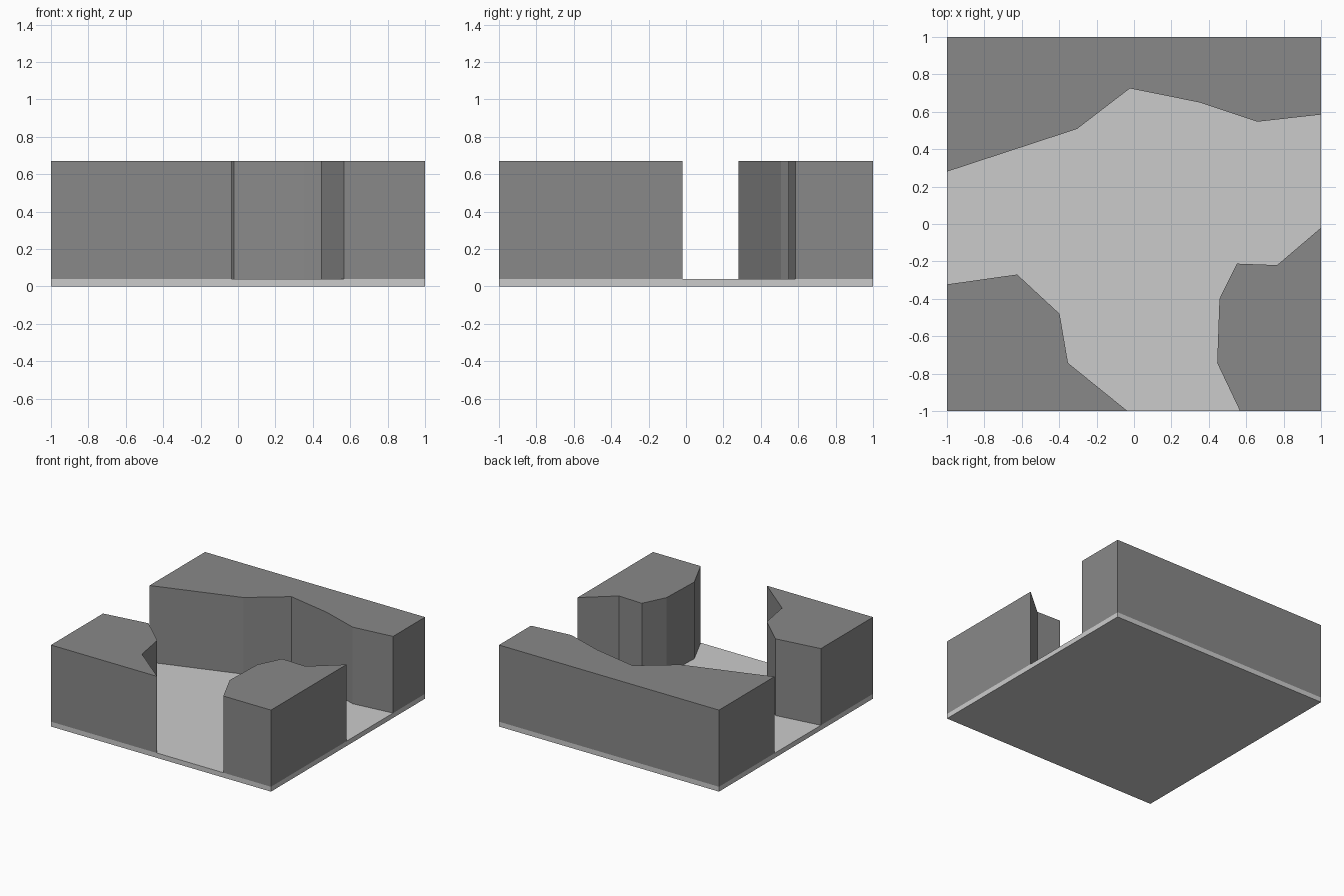
import bpy
import bmesh

if "Cube" in bpy.data.objects:
    bpy.data.objects.remove(bpy.data.objects["Cube"])

FLOOR_TOP = 0.04
WALL_TOP = 0.67

wall_mat = bpy.data.materials.new("dark_rock")
wall_mat.diffuse_color = (0.25, 0.25, 0.25, 1)
wall_mat.use_nodes = True
wall_mat.node_tree.nodes["Principled BSDF"].inputs["Base Color"].default_value = wall_mat.diffuse_color


def prism(name, outline, z0, z1, mat=None):
    """Extrude a counter-clockwise outline from z0 to z1."""
    bm = bmesh.new()
    base = bm.faces.new([bm.verts.new((x, y, z0)) for x, y in outline])
    top = bmesh.ops.extrude_face_region(bm, geom=[base], use_keep_orig=True)["geom"]
    for v in top:
        if isinstance(v, bmesh.types.BMVert):
            v.co.z = z1
    bmesh.ops.recalc_face_normals(bm, faces=bm.faces)
    mesh = bpy.data.meshes.new(name)
    bm.to_mesh(mesh)
    bm.free()
    obj = bpy.data.objects.new(name, mesh)
    bpy.context.collection.objects.link(obj)
    if mat:
        mesh.materials.append(mat)
    return obj


# Thin square floor tile
prism("floor", [(-1, -1), (1, -1), (1, 1), (-1, 1)], 0, FLOOR_TOP)

# Rock walls around the T-shaped passage
walls = {
    "back_wall": [(-1, 0.28), (-0.305, 0.508), (-0.022, 0.725), (0.35, 0.65),
                  (0.66, 0.547), (1, 0.585), (1, 1), (-1, 1)],
    "front_left_wall": [(-1, -1), (-0.035, -1), (-0.353, -0.743), (-0.398, -0.48),
                        (-0.625, -0.27), (-1, -0.323)],
    "front_right_wall": [(0.567, -1), (1, -1), (1, -0.02), (0.765, -0.22),
                         (0.55, -0.212), (0.457, -0.40), (0.445, -0.743)],
}
for name, outline in walls.items():
    prism(name, outline, FLOOR_TOP, WALL_TOP, wall_mat)
